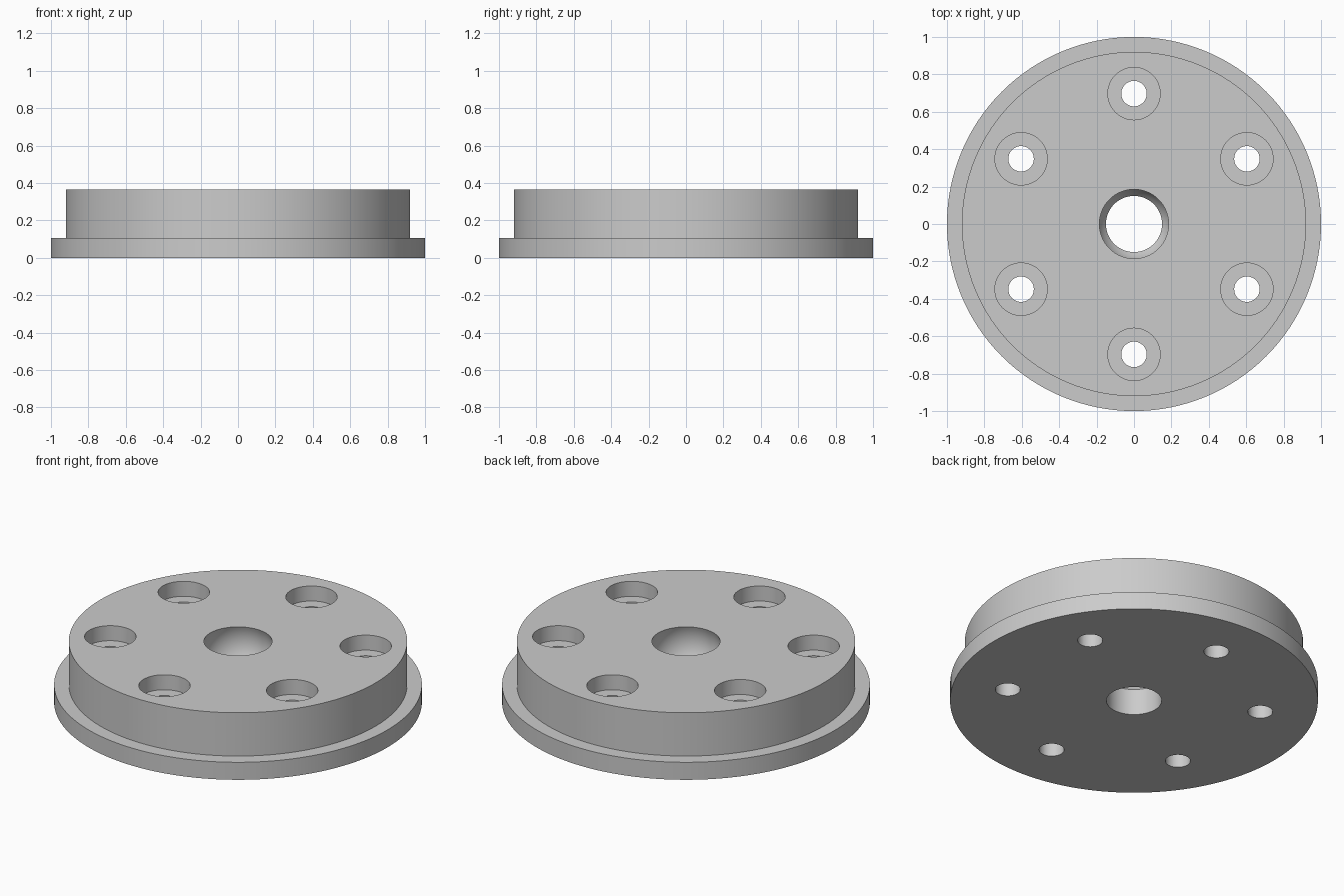
import bpy, bmesh, math
from mathutils import Vector

cube = bpy.data.objects.get("Cube")
if cube:
    bpy.data.objects.remove(cube, do_unlink=True)

HEIGHT = 0.365
BORE_R = 0.15
SEAT_RIM_R = 0.185
SEAT_SPHERE_R = 0.2

grey = bpy.data.materials.new("machined grey")
grey.use_nodes = True
colour = (0.6, 0.6, 0.6, 1)
grey.diffuse_color = colour
grey.node_tree.nodes["Principled BSDF"].inputs["Base Color"].default_value = colour


def lathe(name, profile, segments, location=(0, 0, 0)):
    """Spin a closed (radius, height) outline around the vertical axis."""
    bm = bmesh.new()
    verts = [bm.verts.new((r, 0, z)) for r, z in profile]
    edges = [bm.edges.new((a, b)) for a, b in zip(verts, verts[1:] + verts[:1])
             if a.co.x > 0 or b.co.x > 0]
    bmesh.ops.spin(bm, geom=verts + edges, cent=(0, 0, 0), axis=(0, 0, 1),
                   angle=math.tau, steps=segments)
    bmesh.ops.remove_doubles(bm, verts=bm.verts, dist=1e-5)
    bmesh.ops.recalc_face_normals(bm, faces=bm.faces)
    mesh = bpy.data.meshes.new(name)
    bm.to_mesh(mesh)
    bm.free()
    mesh.materials.append(grey)
    obj = bpy.data.objects.new(name, mesh)
    obj.location = Vector(location)
    bpy.context.collection.objects.link(obj)
    return obj


# Rounded seat at the top of the centre bore
centre_z = HEIGHT - math.sqrt(SEAT_SPHERE_R ** 2 - SEAT_RIM_R ** 2)
start = math.acos(SEAT_RIM_R / SEAT_SPHERE_R)
end = -math.acos(BORE_R / SEAT_SPHERE_R)
seat = []
for i in range(13):
    a = start + (end - start) * i / 12
    seat.append((SEAT_SPHERE_R * math.cos(a), centre_z + SEAT_SPHERE_R * math.sin(a)))

# Flanged disc with the centre bore
disc = lathe("flanged_disc", [(BORE_R, 0), (1, 0), (1, 0.105), (0.92, 0.105),
                              (0.92, HEIGHT)] + seat, 128)

# Six counterbored bolt holes
floor_z = HEIGHT - 0.09
hole = [(0, -0.1), (0.068, -0.1), (0.068, floor_z), (0.14, floor_z),
        (0.14, 0.5), (0, 0.5)]
bpy.context.view_layer.objects.active = disc
for i in range(6):
    a = math.radians(30 + 60 * i)
    cutter = lathe("bolt_hole_cutter", hole, 48,
                   (0.697 * math.cos(a), 0.697 * math.sin(a), 0))
    cutter.hide_render = True
    cut = disc.modifiers.new("bolt_hole", "BOOLEAN")
    cut.operation = "DIFFERENCE"
    cut.solver = "EXACT"
    cut.object = cutter
    bpy.ops.object.modifier_apply(modifier=cut.name)
    bpy.data.objects.remove(cutter, do_unlink=True)

# Smooth walls with crisp rims
bpy.ops.object.select_all(action="DESELECT")
disc.select_set(True)
bpy.ops.object.shade_smooth_by_angle(angle=math.radians(30))
